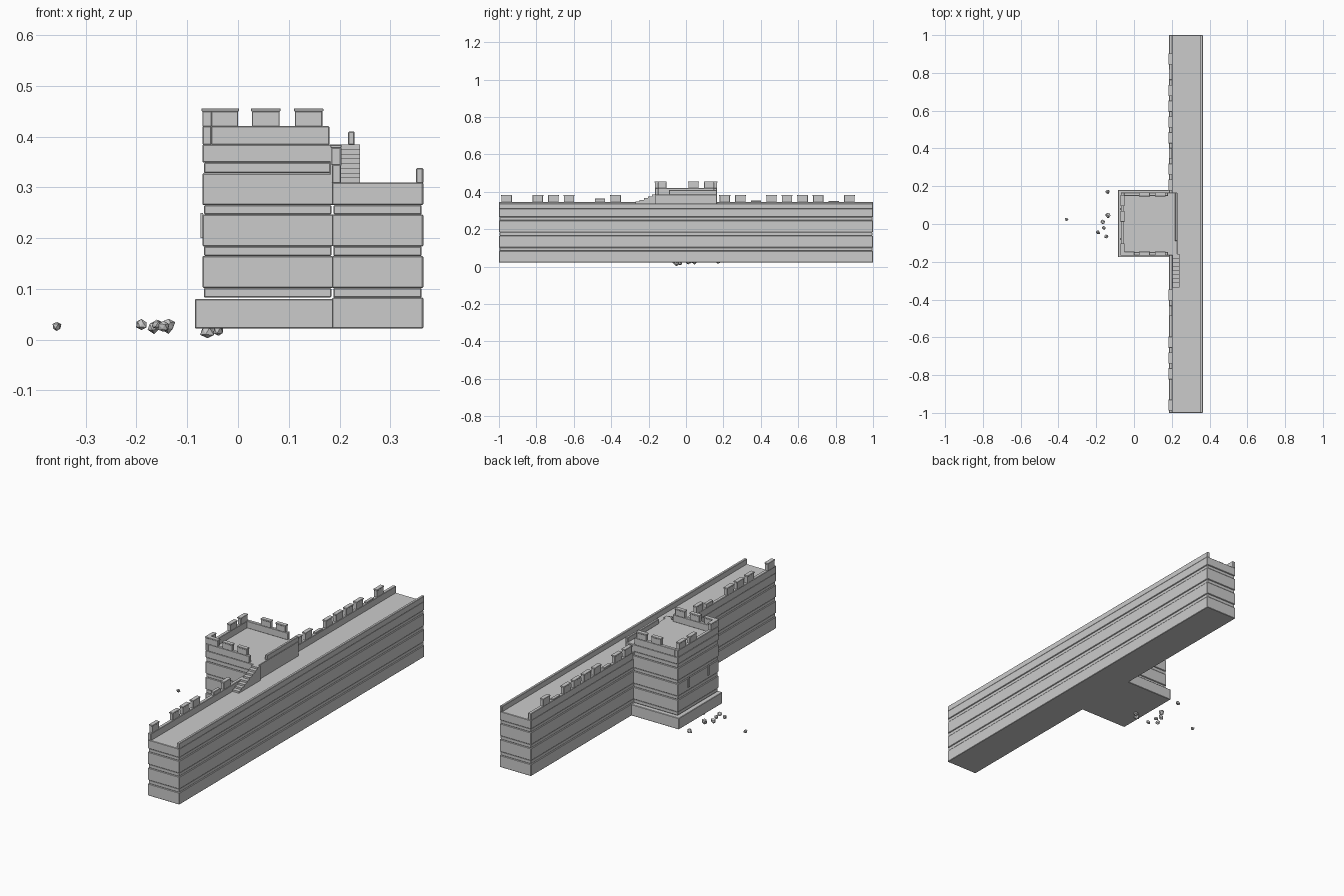
import bpy, bmesh, random
from mathutils import Vector

cube = bpy.data.objects.get("Cube")
if cube:
    bpy.data.objects.remove(cube, do_unlink=True)
random.seed(4)

stone = bpy.data.materials.new("grey_stone")
stone.use_nodes = True
GREY = (0.6, 0.6, 0.6, 1)
stone.diffuse_color = GREY
stone.node_tree.nodes["Principled BSDF"].inputs["Base Color"].default_value = GREY


def finish(name, bm):
    mesh = bpy.data.meshes.new(name)
    bm.to_mesh(mesh)
    bm.free()
    mesh.materials.append(stone)
    obj = bpy.data.objects.new(name, mesh)
    bpy.context.collection.objects.link(obj)
    return obj


def add_box(bm, x, y, z):
    geo = bmesh.ops.create_cube(bm, size=1)
    for v in geo["verts"]:
        v.co = Vector(r[0] + (c + 0.5) * (r[1] - r[0]) for c, r in zip(v.co, (x, y, z)))


def boxes(name, items, bevel=0.002):
    bm = bmesh.new()
    for item in items:
        add_box(bm, *item)
    obj = finish(name, bm)
    if bevel:
        mod = obj.modifiers.new("worn_edges", "BEVEL")
        mod.width, mod.segments = bevel, 1
    return obj


def courses(x, y, levels):
    """Stacked stone courses, every second one a thin recessed band."""
    out = []
    for i, z in enumerate(zip(levels, levels[1:])):
        d = 0.003 * (i % 2)
        out.append(((x[0] + d, x[1] - d), (y[0] + d, y[1] - d), z))
    return out


def merlon(x, y, z):
    """Block with a slightly wider cap stone."""
    cap, e = z[1] - 0.006, 0.002
    return [(x, y, (z[0], cap)),
            ((x[0] - e, x[1] + e), (y[0] - e, y[1] + e), (cap, z[1]))]


# Long wall
LEVELS = [0.022, 0.083, 0.102, 0.165, 0.184, 0.247, 0.265]
boxes("wall_courses", courses((0.185, 0.365), (-1, 1), LEVELS + [0.31]))
boxes("outer_parapet", [((0.351, 0.365), (-1, 1), (0.308, 0.338))])
boxes("inner_parapet", [((0.185, 0.203), (-1, -0.165), (0.308, 0.345)),
                        ((0.185, 0.203), (0.165, 1), (0.308, 0.345))])

# Wall merlons, whole and broken, on a regular pitch
PITCH, WIDTH = 0.0833, 0.055
whole = [-12, -10, -9, -8, -5, 2, 3, 5, 6, 7, 8, 10]
broken = {-6: 0.364, 4: 0.353, 9: 0.351}
parts = []
for i in whole:
    y = 0.013 + i * PITCH
    parts += merlon((0.184, 0.202), (y, y + WIDTH), (0.344, 0.384))
boxes("wall_merlons", parts, 0.001)
boxes("broken_merlons", [((0.185, 0.202), (0.013 + i * PITCH, 0.013 + i * PITCH + WIDTH),
                          (0.344, top)) for i, top in broken.items()], 0.001)

# Tower body and plinth
T = 0.166
boxes("tower_plinth", [((-0.085, 0.19), (-0.176, 0.18), (0.022, 0.08))])
boxes("tower_courses", courses((-0.07, 0.187), (-T, T), [0.078] + LEVELS[1:] + [0.328, 0.349, 0.385])[1:])
boxes("tower_platform", [((0.18, 0.23), (-T, T), (0.308, 0.385))])

# Tower parapet on the three open sides and the low wall on the walkway side
boxes("tower_parapet", [((-0.07, -0.052), (-T, T), (0.384, 0.421)),
                        ((-0.053, 0.18), (-T, -T + 0.018), (0.384, 0.421)),
                        ((-0.053, 0.18), (T - 0.018, T), (0.384, 0.421))])
boxes("walkway_side_wall", [((0.217, 0.23), (-0.09, T), (0.384, 0.41))])

# Tower merlons
Z = (0.42, 0.456)
front, rear, side = (-T, -T + 0.018), (T - 0.018, T), (-0.07, -0.052)
parts = merlon(side, (-T, -0.105), Z) + merlon((-0.052, 0), front, Z)
for x in ((0.028, 0.082), (0.112, 0.166)):
    parts += merlon(x, front, Z) + merlon(x, rear, Z)
for y in ((0.013, 0.068), (0.097, 0.152)):
    parts += merlon(side, y, Z)
boxes("tower_merlons", parts, 0.001)

# Arrow slits
boxes("arrow_slits", [((-0.074, -0.069), (y - 0.006, y + 0.006), (0.2, 0.25))
                      for y in (-0.08, 0.08)], 0)

# Stairs from the walkway to the tower
STEPS = 8
run, rise = 0.175 / STEPS, 0.075 / STEPS
boxes("stairs", [((0.203, 0.24), (-0.335 + i * run, -0.335 + (i + 1) * run),
                  (0.308, 0.31 + (i + 1) * rise)) for i in range(STEPS)], 0)

# Fallen rubble
spots = [(-0.357, 0.025, 0.026, 0.011), (-0.14, 0.17, 0.026, 0.013),
         (-0.137, 0.045, 0.028, 0.016), (-0.165, 0.012, 0.026, 0.014),
         (-0.16, -0.02, 0.03, 0.012), (-0.19, -0.045, 0.03, 0.013),
         (-0.147, -0.066, 0.025, 0.012), (-0.06, -0.05, 0.017, 0.016),
         (-0.038, -0.03, 0.018, 0.014)]
for n, (x, y, z, r) in enumerate(spots):
    bm = bmesh.new()
    bmesh.ops.create_icosphere(bm, subdivisions=1, radius=r)
    for v in bm.verts:
        v.co *= random.uniform(0.7, 1.1)
        v.co += Vector((x, y, z))
    finish(f"rubble_{n + 1}", bm)
